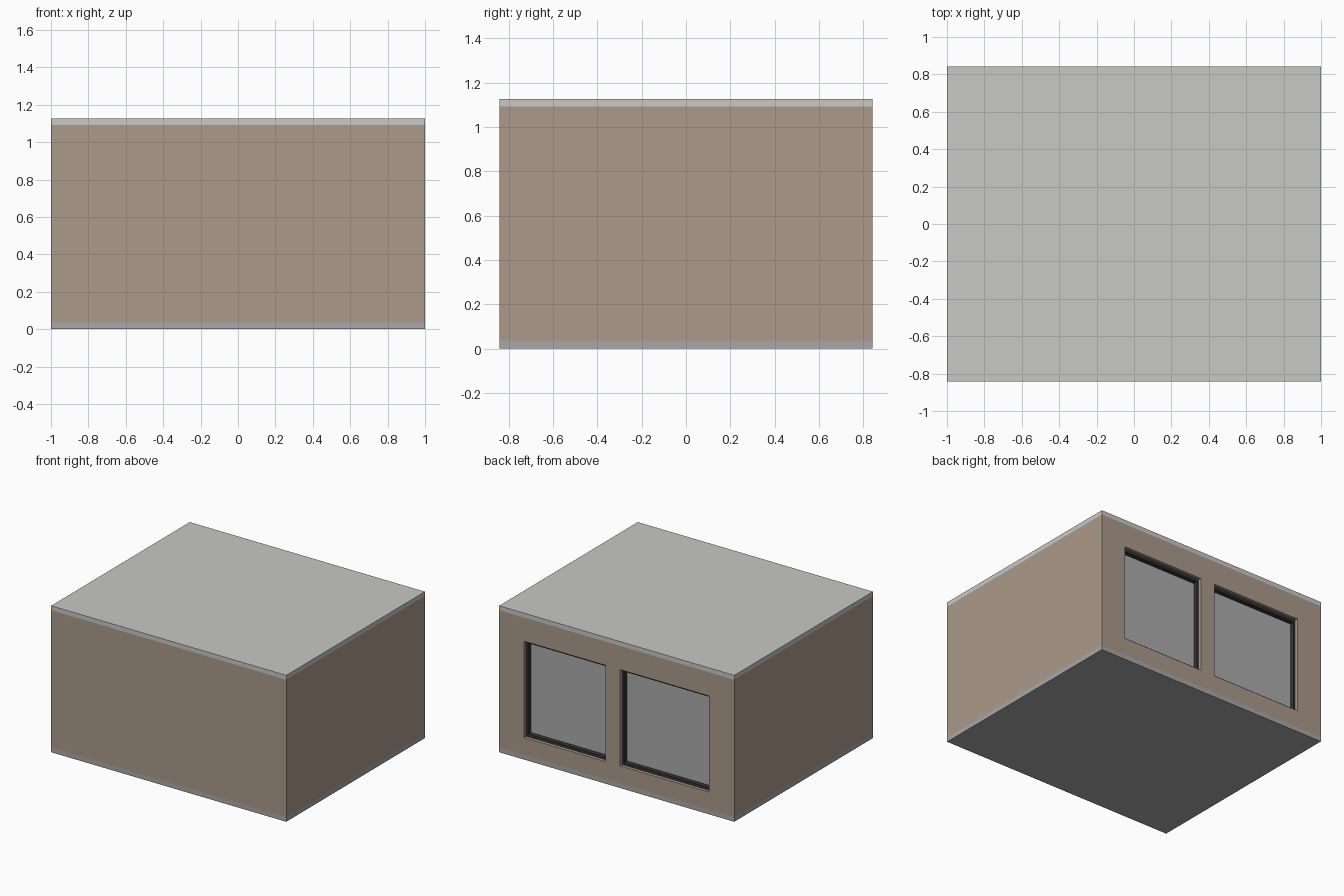
import bpy
import bmesh

if "Cube" in bpy.data.objects:
    bpy.data.objects.remove(bpy.data.objects["Cube"], do_unlink=True)

X, Y = 1.0, 0.842                  # half width and half depth
FLOOR, CEILING, TOP = 0.036, 1.092, 1.126
THICK = 0.055
SILL, HEAD = 0.17, 0.91
WINDOWS = {"left": (0.095, 0.787), "right": (-0.785, -0.03)}


def material(name, rgb):
    m = bpy.data.materials.new(name)
    m.use_nodes = True
    m.diffuse_color = (*rgb, 1)
    bsdf = m.node_tree.nodes["Principled BSDF"]
    bsdf.inputs["Base Color"].default_value = (*rgb, 1)
    bsdf.inputs["Roughness"].default_value = 0.8
    return m


TAN = material("tan wall", (0.413, 0.323, 0.258))
PALE = material("pale roof", (0.578, 0.578, 0.565))
GREY = material("grey floor", (0.392, 0.392, 0.388))
DARK = material("dark frame", (0.035, 0.035, 0.035))
GLASS = material("grey glass", (0.413, 0.413, 0.413))


def finish(bm, name, mat):
    bmesh.ops.recalc_face_normals(bm, faces=bm.faces)
    me = bpy.data.meshes.new(name)
    bm.to_mesh(me)
    bm.free()
    me.materials.append(mat)
    bpy.context.collection.objects.link(bpy.data.objects.new(name, me))


def box(name, mat, lo, hi):
    bm = bmesh.new()
    bmesh.ops.create_cube(bm, size=1)
    for v in bm.verts:
        v.co = [h if c > 0 else l for c, l, h in zip(v.co, lo, hi)]
    finish(bm, name, mat)


def pierced_panel(name, mat, xs, zs, y, depth, is_hole):
    """Upright panel on a grid of cuts, with some cells left open."""
    bm = bmesh.new()
    grid = [[bm.verts.new((x, y, z)) for z in zs] for x in xs]
    for i in range(len(xs) - 1):
        for j in range(len(zs) - 1):
            if not is_hole(i, j):
                bm.faces.new((grid[i][j], grid[i + 1][j],
                              grid[i + 1][j + 1], grid[i][j + 1]))
    sheet = bm.faces[:]
    new = bmesh.ops.extrude_face_region(bm, geom=sheet, use_keep_orig=True)["geom"]
    moved = [g for g in new if isinstance(g, bmesh.types.BMVert)]
    bmesh.ops.translate(bm, verts=moved, vec=(0, -depth, 0))
    finish(bm, name, mat)


# Slabs
box("floor_slab", GREY, (-X, -Y, 0), (X, Y, FLOOR))
box("roof_slab", PALE, (-X, -Y, CEILING), (X, Y, TOP))

# Plain walls
box("front_wall", TAN, (-X, -Y, FLOOR), (X, -Y + THICK, CEILING))
box("left_wall", TAN, (X - THICK, -Y + THICK, FLOOR), (X, Y - THICK, CEILING))
box("right_wall", TAN, (-X, -Y + THICK, FLOOR), (-X + THICK, Y - THICK, CEILING))

# Back wall with two openings
cuts = sorted([-X, X, *WINDOWS["left"], *WINDOWS["right"]])
pierced_panel("back_wall", TAN, cuts, [FLOOR, SILL, HEAD, CEILING], Y, THICK,
              lambda i, j: i in (1, 3) and j == 1)

# Recessed window frames and panes
RIM_X, RIM_Z, RECESS = 0.014, 0.02, 0.025
for side, (x0, x1) in WINDOWS.items():
    pierced_panel(side + "_window_frame", DARK,
                  [x0, x0 + RIM_X, x1 - RIM_X, x1],
                  [SILL, SILL + RIM_Z, HEAD - RIM_Z, HEAD],
                  Y - RECESS, 0.045, lambda i, j: i == 1 and j == 1)
    box(side + "_window_pane", GLASS,
        (x0 + RIM_X, Y - 0.068, SILL + RIM_Z),
        (x1 - RIM_X, Y - 0.06, HEAD - RIM_Z))
